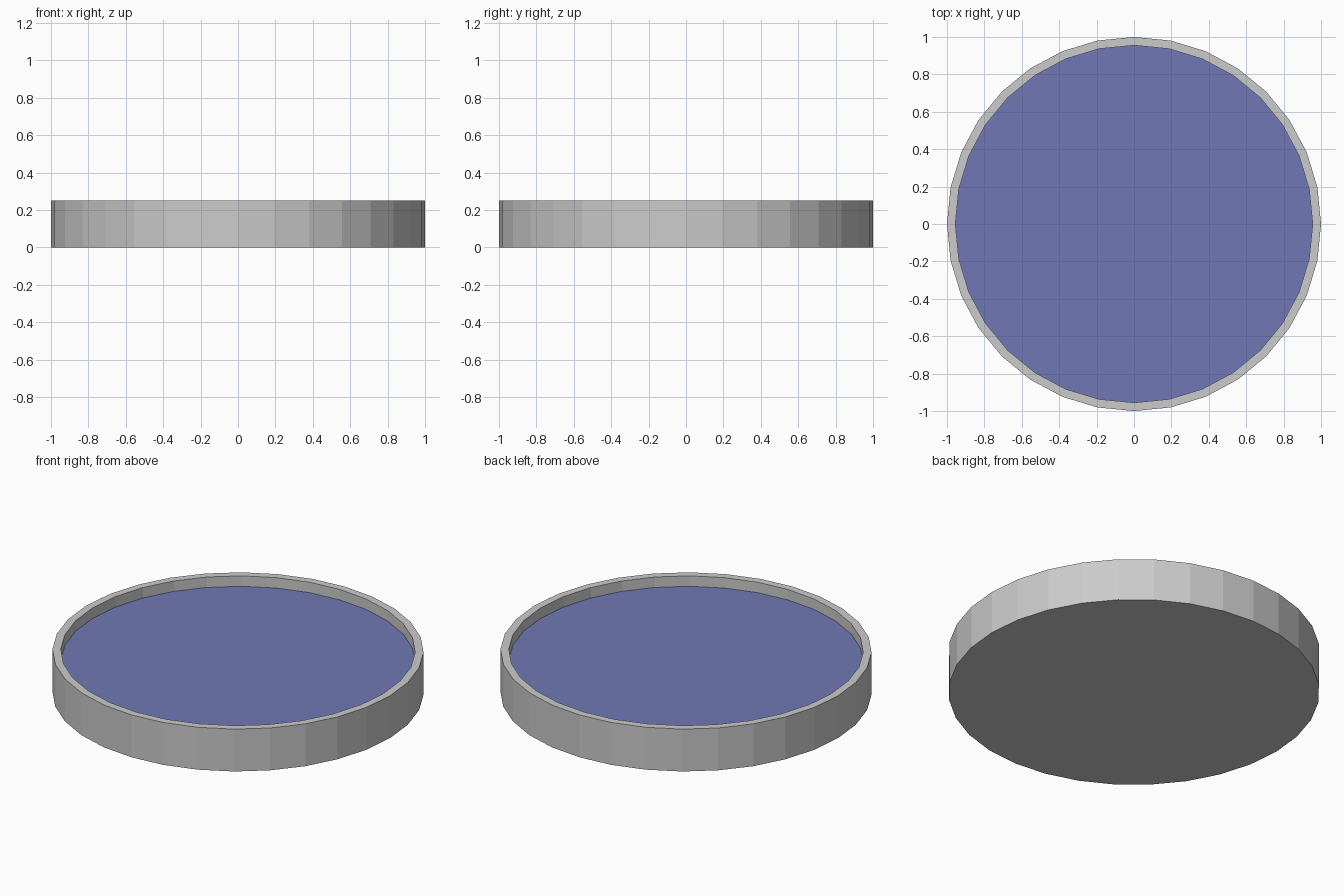
import bpy, bmesh
from math import cos, sin, tau

if "Cube" in bpy.data.objects:
    bpy.data.objects.remove(bpy.data.objects["Cube"])

SIDES, R_OUT, R_IN, HEIGHT, WATER_Z = 32, 1.0, 0.955, 0.252, 0.19


def ring(bm, r, z):
    return [bm.verts.new((r * cos(tau * i / SIDES), r * sin(tau * i / SIDES), z))
            for i in range(SIDES)]


def bridge(bm, a, b):
    for i in range(SIDES):
        j = (i + 1) % SIDES
        bm.faces.new((a[i], a[j], b[j], b[i]))


def finish(bm, name):
    mesh = bpy.data.meshes.new(name)
    bm.to_mesh(mesh)
    bm.free()
    obj = bpy.data.objects.new(name, mesh)
    bpy.context.collection.objects.link(obj)
    return obj


# Basin: closed underside, outer wall, flat rim and inner wall
bm = bmesh.new()
rings = [ring(bm, r, z) for r, z in
         ((R_OUT, 0), (R_OUT, HEIGHT), (R_IN, HEIGHT), (R_IN, WATER_Z))]
bm.faces.new(rings[0][::-1])
for lower, upper in zip(rings, rings[1:]):
    bridge(bm, lower, upper)
finish(bm, "basin")

# Blue surface closing the basin just below the rim
bm = bmesh.new()
bm.faces.new(ring(bm, R_IN, WATER_Z))
water = finish(bm, "water_surface")
blue = bpy.data.materials.new("blue")
blue.diffuse_color = (0.16, 0.19, 0.46, 1)
blue.use_nodes = True
blue.node_tree.nodes["Principled BSDF"].inputs["Base Color"].default_value = blue.diffuse_color
water.data.materials.append(blue)
